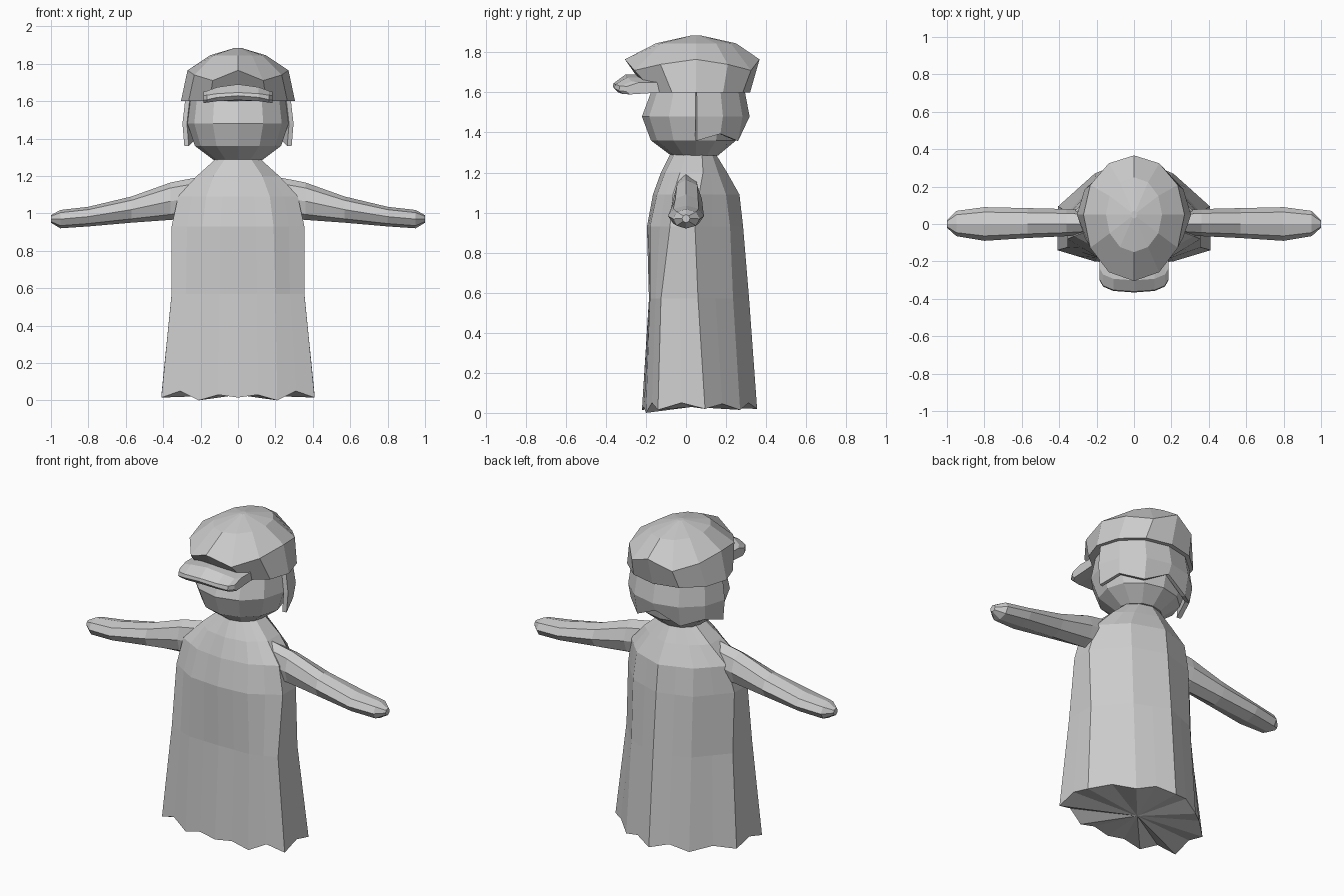
import bpy, bmesh, math

if "Cube" in bpy.data.objects:
    bpy.data.objects.remove(bpy.data.objects["Cube"])

mat = bpy.data.materials.new("plain_grey")
mat.diffuse_color = (0.6, 0.6, 0.6, 1)
mat.use_nodes = True
mat.node_tree.nodes["Principled BSDF"].inputs["Base Color"].default_value = mat.diffuse_color


def loft(name, rings, closed=True, caps=True):
    """Skin a list of equal-length point rings into one flat-shaded object."""
    bm = bmesh.new()
    vs = [[bm.verts.new(p) for p in r] for r in rings]
    n = len(vs[0])
    for a, b in zip(vs, vs[1:]):
        for i in range(n if closed else n - 1):
            j = (i + 1) % n
            bm.faces.new((a[i], a[j], b[j], b[i]))
    if caps:
        for ring in (vs[0], vs[-1]):
            f = bm.faces.new(ring)
            bmesh.ops.triangulate(bm, faces=bmesh.ops.poke(bm, faces=[f])["faces"])
    bmesh.ops.recalc_face_normals(bm, faces=bm.faces)
    me = bpy.data.meshes.new(name)
    bm.to_mesh(me)
    bm.free()
    me.materials.append(mat)
    ob = bpy.data.objects.new(name, me)
    bpy.context.collection.objects.link(ob)
    return ob


def oval(z, rx, front, back, n=12, centre=0.05, zs=None):
    """Ring with its own front and back depth; zs varies height per 30 degrees off the side."""
    pts = []
    for i in range(n):
        a = 2 * math.pi * i / n
        s = math.sin(a)
        y = centre + (s * (back - centre) if s > 0 else s * (centre - front))
        h = z
        if zs:
            k = i % (n // 2)
            h = zs[min(k, n // 2 - k)]
        pts.append((rx * math.cos(a), y, h))
    return pts


# Robe: half outline from front centre to back centre at each height
levels = [
    (0.00, [(0, -.22), (.21, -.20), (.41, -.14), (.405, .095), (.21, .27), (0, .355)]),
    (0.57, [(0, -.185), (.20, -.18), (.355, -.125), (.355, .06), (.20, .235), (0, .315)]),
    (0.93, [(0, -.195), (.19, -.18), (.355, -.08), (.355, .045), (.20, .22), (0, .285)]),
    (1.09, [(0, -.165), (.17, -.145), (.32, -.065), (.32, .065), (.19, .20), (0, .267)]),
    (1.20, [(0, -.125), (.13, -.105), (.22, -.03), (.22, .085), (.13, .16), (0, .205)]),
    (1.29, [(0, -.08), (.07, -.06), (.12, 0), (.12, .08), (.07, .13), (0, .15)]),
]
hem = [.015, .03, 0, .05, .015, .05, .02, .045, .015, .05, .02]
rings = []
for z, pts in levels:
    half = []
    for p, q in zip(pts, pts[1:]):
        half += [p, ((p[0] + q[0]) / 2, (p[1] + q[1]) / 2)]
    half.append(pts[-1])
    half = [(x, y, z if z else hem[i]) for i, (x, y) in enumerate(half)]
    rings.append(half + [(-x, y, h) for x, y, h in half[-2:0:-1]])
loft("robe", rings)

# Arms: x, top z, bottom z, front y, back y
arm = [(.18, 1.20, .98, -.05, .07), (.36, 1.165, .965, -.065, .08),
       (.57, 1.09, .95, -.075, .085), (.80, 1.035, .93, -.09, .09),
       (.95, 1.018, .92, -.065, .07), (1.0, .99, .95, -.02, .02)]
for side, label in ((1, "right"), (-1, "left")):
    rings = []
    for x, t, b, f, k in arm:
        m = (t + b) / 2
        ring = []
        for i in range(8):
            a = math.pi * i / 4
            c, s = math.cos(a), math.sin(a)
            ring.append((side * x, c * (k if c > 0 else -f), m + s * (t - b) / 2))
        rings.append(ring)
    loft(label + "_arm", rings)

# Head
loft("head", [oval(1.285, .13, -.075, .16), oval(1.36, .23, -.175, .25),
              oval(1.48, .27, -.22, .28), oval(1.60, .255, -.175, .265),
              oval(1.68, .20, -.12, .20)])

# Hair: shell round the back half with a zigzag lower edge
edge = [1.36, 1.395, 1.36, 1.43]
hair = [oval(0, .275, -.2, .28, zs=edge)[:7], oval(1.48, .285, -.2, .305)[:7],
        oval(1.61, .27, -.2, .28)[:7]]
ob = loft("hair", hair, closed=False, caps=False)
mod = ob.modifiers.new("thickness", "SOLIDIFY")
mod.thickness = .025
mod.offset = 0

# Cap crown: band flaring to a wavy rim, then a low dome
rim = [1.765, 1.74, 1.71, 1.765]
loft("cap_crown", [oval(1.60, .305, -.19, .32), oval(0, .27, -.305, .367, zs=rim),
                   oval(1.845, .15, -.15, .25), oval(1.885, .015, .03, .07)])

# Cap visor: side profile swept across x, arched in the middle
rings = []
for x, tip, rise in ((-.185, -.30, 0), (-.165, -.335, .005), (-.11, -.358, .025), (0, -.366, .04),
                     (.11, -.358, .025), (.165, -.335, .005), (.185, -.30, 0)):
    rings.append([(x, tip, 1.605 + rise * .6), (x, tip + .005, 1.63 + rise * .4),
                  (x, tip + .065, 1.65 + rise), (x, -.12, 1.65 + rise),
                  (x, -.12, 1.60), (x, tip + .02, 1.59 + rise * .4)])
loft("cap_visor", rings)
